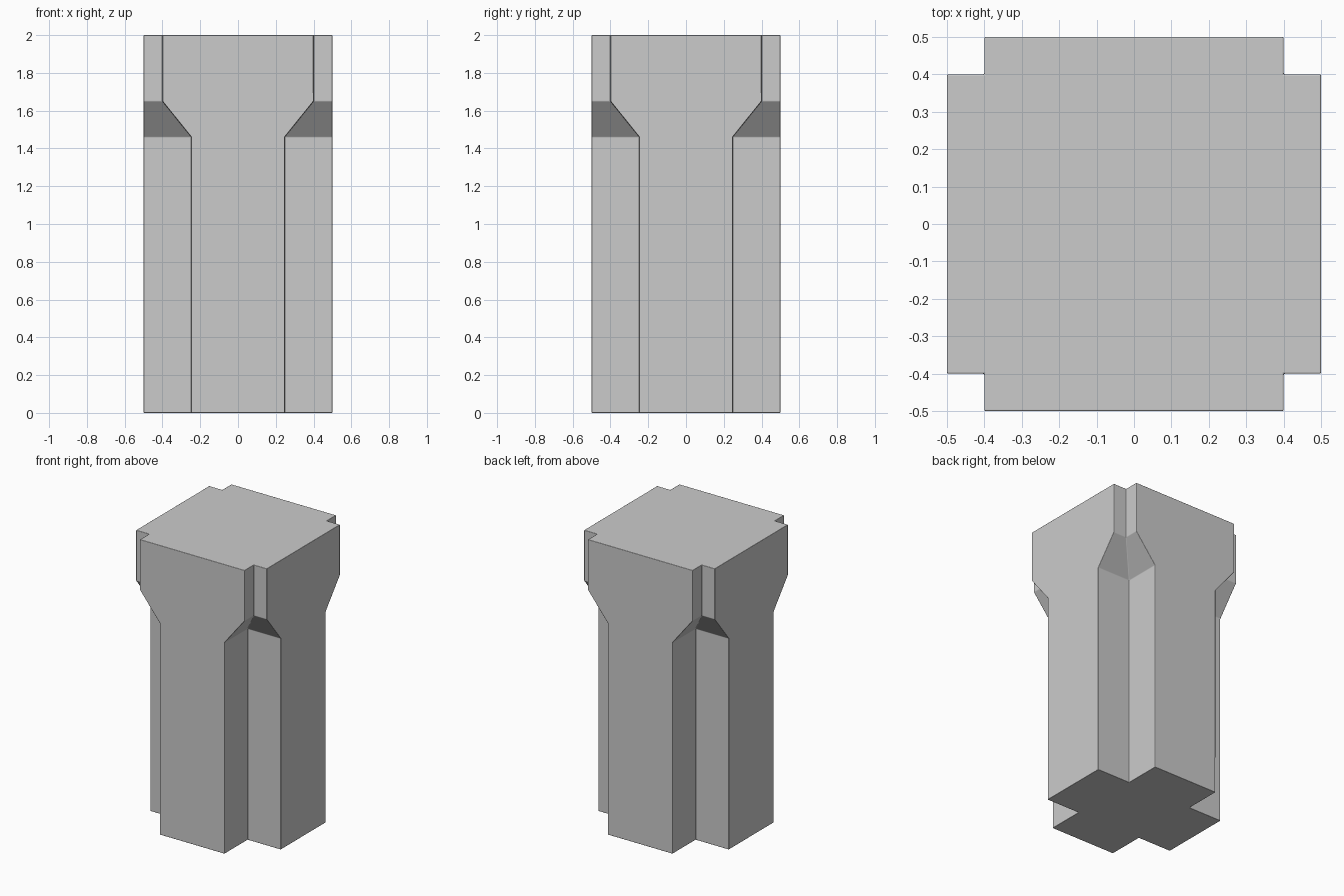
import bpy
import bmesh
import math

cube = bpy.data.objects.get("Cube")
if cube:
    bpy.data.objects.remove(cube, do_unlink=True)

HALF = 0.5
# Height and notch position of each cross section, bottom to top
SECTIONS = [(0, 0.247), (1.46, 0.247), (1.65, 0.4), (2, 0.4)]

stone = bpy.data.materials.new("grey_stone")
stone.use_nodes = True
colour = (0.6, 0.6, 0.6, 1)
stone.diffuse_color = colour
stone.node_tree.nodes["Principled BSDF"].inputs["Base Color"].default_value = colour


def cross_ring(bm, z, notch):
    """Square outline with a square notch at each corner."""
    ring = []
    for turn in range(4):
        c, s = round(math.cos(turn * math.pi / 2)), round(math.sin(turn * math.pi / 2))
        for x, y in ((HALF, notch), (notch, notch), (notch, HALF)):
            ring.append(bm.verts.new((c * x - s * y, s * x + c * y, z)))
    return ring


# Pillar: notched shaft flaring into a fuller head
bm = bmesh.new()
rings = [cross_ring(bm, z, notch) for z, notch in SECTIONS]
for low, high in zip(rings, rings[1:]):
    for i in range(len(low)):
        j = (i + 1) % len(low)
        bm.faces.new((low[i], low[j], high[j], high[i]))
bm.faces.new(rings[0][::-1])
bm.faces.new(rings[-1])
# Merge the flat wall pieces so only true edges remain
bmesh.ops.dissolve_limit(bm, angle_limit=0.01, verts=bm.verts, edges=bm.edges)
bmesh.ops.recalc_face_normals(bm, faces=bm.faces)

mesh = bpy.data.meshes.new("pillar")
bm.to_mesh(mesh)
bm.free()
mesh.materials.append(stone)
pillar = bpy.data.objects.new("pillar", mesh)
bpy.context.collection.objects.link(pillar)

# Slightly eased edges
bpy.context.view_layer.objects.active = pillar
pillar.select_set(True)
bpy.ops.object.shade_smooth_by_angle(angle=math.radians(50))
bevel = pillar.modifiers.new("eased_edges", 'BEVEL')
bevel.width = 0.004
bevel.segments = 2
bevel.limit_method = 'ANGLE'
bevel.angle_limit = math.radians(20)
bevel.harden_normals = True
